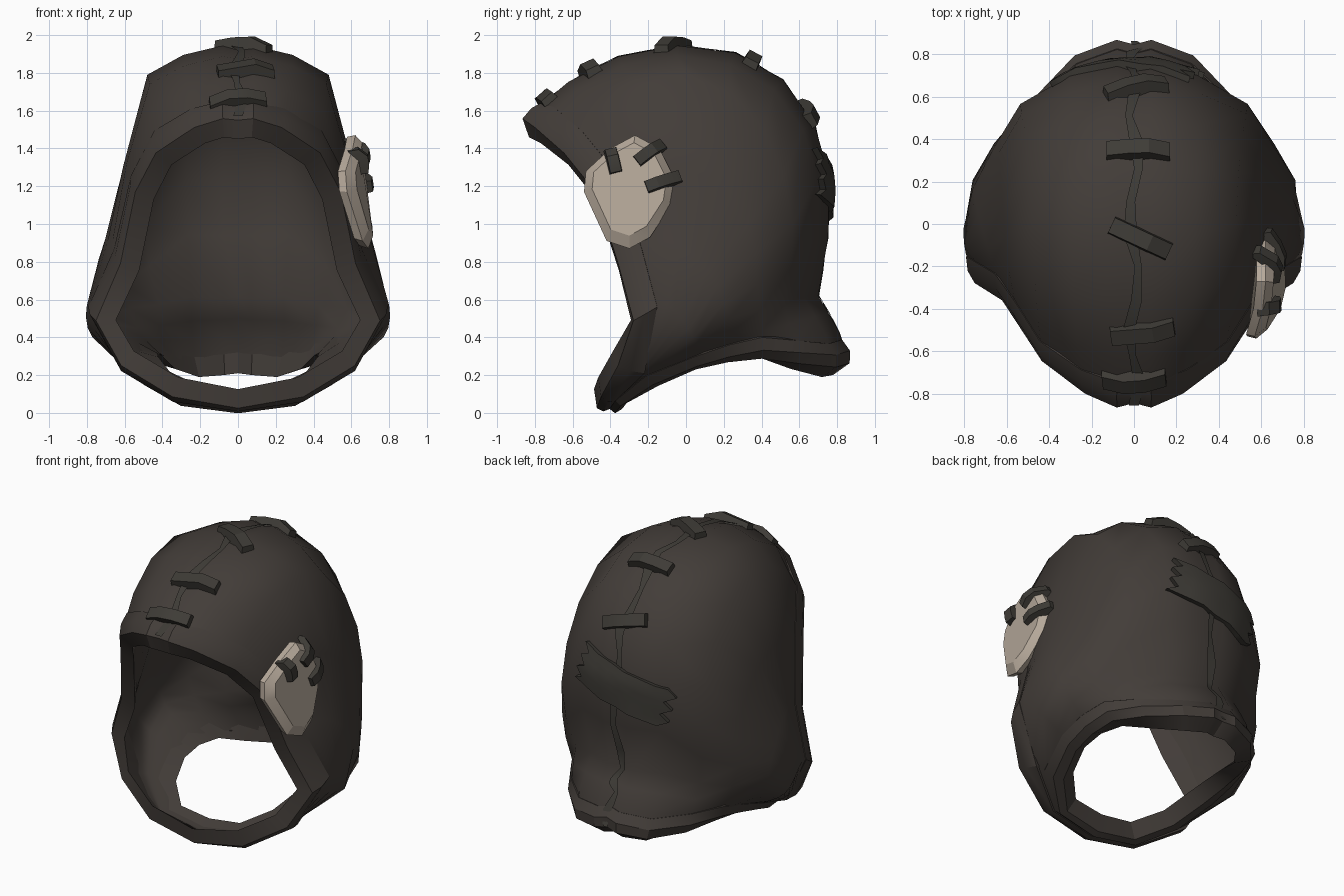
import bpy, bmesh, math
from mathutils import Vector
from mathutils.bvhtree import BVHTree

old = bpy.data.objects.get("Cube")
if old:
    bpy.data.objects.remove(old, do_unlink=True)


def material(name, color):
    mat = bpy.data.materials.new(name)
    mat.use_nodes = True
    mat.diffuse_color = (*color, 1)
    mat.node_tree.nodes["Principled BSDF"].inputs["Base Color"].default_value = (*color, 1)
    return mat


leather = material("dark_leather", (.055, .046, .04))
strap_leather = material("strap_leather", (.048, .044, .037))
bone = material("pale_bone", (.46, .39, .32))


def finish(bm, name, mat, angle=35, thickness=0):
    """Turn a bmesh into a shaded object, optionally thickened inward."""
    mesh = bpy.data.meshes.new(name)
    bm.to_mesh(mesh)
    mesh.materials.append(mat)
    obj = bpy.data.objects.new(name, mesh)
    bpy.context.collection.objects.link(obj)
    bpy.ops.object.select_all(action="DESELECT")
    obj.select_set(True)
    bpy.context.view_layer.objects.active = obj
    if thickness:
        mod = obj.modifiers.new("thickness", "SOLIDIFY")
        mod.thickness = thickness
        mod.offset = -1
        bpy.ops.object.modifier_apply(modifier=mod.name)
    bpy.ops.object.shade_smooth_by_angle(angle=math.radians(angle))


def skin(rings, close_ring=True, close_path=False):
    """Join equal rings of points with quads; cap the ends of closed rings."""
    bm = bmesh.new()
    grid = [[bm.verts.new(p) for p in ring] for ring in rings]
    count, size = len(grid), len(grid[0])
    for i in range(count if close_path else count - 1):
        a, b = grid[i], grid[(i + 1) % count]
        for j in range(size if close_ring else size - 1):
            k = (j + 1) % size
            bm.faces.new((a[j], a[k], b[k], b[j]))
    if close_ring and not close_path and size < 12:
        bm.faces.new(grid[0])
        bm.faces.new(grid[-1])
    bmesh.ops.recalc_face_normals(bm, faces=bm.faces)
    bm.normal_update()
    return bm


def spline(points, t):
    """Catmull-Rom position along a list of points, t from 0 to 1."""
    pts = [Vector(p) for p in points]
    pts = [2 * pts[0] - pts[1]] + pts + [2 * pts[-1] - pts[-2]]
    s = t * (len(pts) - 3)
    i = min(int(s), len(pts) - 4)
    f = s - i
    a, b, c, d = pts[i:i + 4]
    return .5 * (2 * b + (c - a) * f + (2 * a - 5 * b + 4 * c - d) * f ** 2
                 + (3 * b - a - 3 * c + d) * f ** 3)


# Hood shell: guide lines running from the face opening to the neck opening
crown = [(0, -.845, 1.565), (0, -.5, 1.83), (0, -.05, 1.945), (0, .4, 1.85),
         (0, .68, 1.53), (0, .77, 1.1), (0, .7, .62), (0, .79, .49), (0, .85, .28)]
crest = [(.08, y, z) for x, y, z in crown]
groove = [(0, y * .975, 1 + (z - 1) * .985) for x, y, z in crown]
upper = [(.23, -.78, 1.52), (.28, -.47, 1.78), (.29, -.05, 1.895), (.3, .36, 1.79),
         (.3, .62, 1.5), (.3, .71, 1.1), (.27, .62, .62), (.28, .72, .47), (.26, .78, .26)]
temple = [(.43, -.63, 1.39), (.46, -.38, 1.68), (.48, 0, 1.79), (.5, .34, 1.6),
          (.53, .52, 1.25), (.53, .57, .88), (.46, .52, .57), (.46, .57, .43), (.42, .6, .28)]
cheek = [(.54, -.46, 1.18), (.59, -.22, 1.32), (.62, .1, 1.25), (.64, .33, 1),
         (.66, .38, .68), (.58, .4, .43), (.51, .4, .31)]
ear = [(.62, -.34, .8), (.69, -.11, .91), (.75, .12, .75), (.74, .23, .5), (.53, .22, .29)]
jaw = [(.75, -.26, .5), (.8, -.1, .57), (.77, .04, .4), (.52, .05, .25)]
throat = [(.61, -.34, .25), (.59, -.25, .22), (.45, -.16, .16)]
chin_side = [(.34, -.43, .085), (.33, -.39, .07), (.28, -.33, .065)]
chin = [(0, -.45, .03), (0, -.41, .025), (0, -.36, .03)]
half = [groove, crest, upper, temple, cheek, ear, jaw, throat, chin_side, chin]
flip_x = [[(-x, y, z) for x, y, z in line] for line in half[-2:0:-1]]
lines = half + flip_x
ROWS = 13
rows = [[spline(line, r / (ROWS - 1)) for line in lines] for r in range(ROWS)]
hood = skin(rows)
hood.verts.ensure_lookup_table()
top_vert = max(hood.verts, key=lambda v: v.co.z)
if top_vert.normal.z < 0:
    bmesh.ops.reverse_faces(hood, faces=hood.faces)
    hood.normal_update()
normals = [[hood.verts[r * len(lines) + c].normal.copy() for c in range(len(lines))]
           for r in range(ROWS)]
trees = [BVHTree.FromBMesh(hood)]
finish(hood, "hood_shell", leather, 50, .065)


# Thick folded bands around both openings
def band(name, edge, inner, far, width, lift):
    rings = []
    for p, q, o, n in zip(rows[edge], rows[inner], rows[far], normals[edge]):
        d = (q - p).normalized()
        w = min(width, (o - p).length * .5)
        rings.append([p - d * .02 + n * lift * .4, p + d * w * .4 + n * lift,
                      p + d * w + n * .004, p + d * w - n * .05, p - d * .06 - n * .09])
    finish(skin(rings, close_path=True), name, leather, 30)


band("face_opening_band", 0, 1, -1, .13, .02)
band("neck_opening_band", -1, -2, 0, .11, .03)


def snap(q, out):
    """Drop a point on the outermost nearby surface along the direction out."""
    hits = [t.ray_cast(q + out * .4, -out, .7)[0] for t in trees]
    hits = [h for h in hits if h]
    return max(hits, key=lambda h: h.dot(out)) if hits else q


# Wandering centre seam
seam = []
for i in range(25):
    p = spline(crown, i / 24)
    out = Vector((0, p.y + .05, p.z - 1)).normalized()
    if p.z < .75:
        out = Vector((0, 1, .2)).normalized()
    p.x = .025 * math.sin(i * 1.7)
    half_width = .024 + .008 * math.sin(i * 2.3)
    seam.append([snap(p + Vector((s * half_width, 0, 0)), out) + out * .012 for s in (-1, 1)])
finish(skin(seam, close_ring=False), "centre_seam", strap_leather, 60)


# Pale side plate with a bevelled face
outline = [(-.53, 1.28), (-.4, 1.4), (-.27, 1.47), (-.14, 1.4), (-.06, 1.24), (-.08, 1.1),
           (-.19, .93), (-.3, .87), (-.42, .91), (-.54, 1.17)]


def plate_ring(scale, lift):
    ring = []
    for y, z in outline:
        y, z = -.3 + (y + .3) * scale, 1.25 + (z - 1.25) * scale
        ring.append((.665 - .12 * (z - 1.15) - .9 * (y + .24) ** 2 + lift, y, z))
    return ring


plate = skin([plate_ring(*ring) for ring in ((.96, -.05), (1, -.005), (.82, .028))])
trees.append(BVHTree.FromBMesh(plate))
finish(plate, "side_plate", bone, 25)


# Straps: short bars that follow the surface beneath them
def strap(name, start, end, out, width, height):
    start, end, out = Vector(start), Vector(end), Vector(out).normalized()
    side = (end - start).cross(out).normalized() * width / 2
    rings = []
    for i in range(4):
        p = snap(start.lerp(end, i / 3), out)
        h = height * (.7 if i in (0, 3) else 1)
        rings.append([p - side - out * .03, p + side - out * .03,
                      p + side * .8 + out * h, p - side * .8 + out * h])
    finish(skin(rings), name, strap_leather, 25)


# Stitches over the crown: distance along the seam, middle x, tilt
for i, (t, mid, tilt) in enumerate([(.04, 0, 5), (.12, .04, 8), (.245, .03, -25),
                                    (.36, .02, 0), (.48, .01, 17)]):
    p = spline(crown, t)
    along = (spline(crown, t + .02) - p).normalized()
    out = Vector((1, 0, 0)).cross(along)
    a = math.radians(tilt)
    reach = (Vector((1, 0, 0)) * math.cos(a) + along * math.sin(a)) * .15
    p.x = mid
    strap(f"crown_stitch_{i + 1}", p - reach, p + reach, out, .095, .055)

# Claw-like straps holding the side plate
for i, (y, z, y2, z2) in enumerate([(-.37, 1.27, -.4, 1.395), (-.26, 1.33, -.12, 1.43),
                                    (-.21, 1.19, -.03, 1.25)]):
    strap(f"plate_strap_{i + 1}", (.65, y, z), (.6, y2, z2), (1, 0, .15), .075, .04)

# Torn patch across the back of the head
patch, tilt = [], math.radians(15)
for i in range(7):
    line = []
    for j in range(7):
        u = -.36 + .64 * i / 6
        v = -.13 + .26 * j / 6
        if i in (0, 6):
            u += .03 * (-1) ** j
        x = u * math.cos(tilt) - v * math.sin(tilt)
        z = 1.2 + u * math.sin(tilt) + v * math.cos(tilt)
        line.append(snap(Vector((x, .7, z)), Vector((0, 1, 0))) + Vector((0, .035, 0)))
    patch.append(line)
patch_mesh = skin(patch, close_ring=False)
if sum(f.normal.y for f in patch_mesh.faces) < 0:
    bmesh.ops.reverse_faces(patch_mesh, faces=patch_mesh.faces)
finish(patch_mesh, "back_patch", strap_leather, 40, .045)
